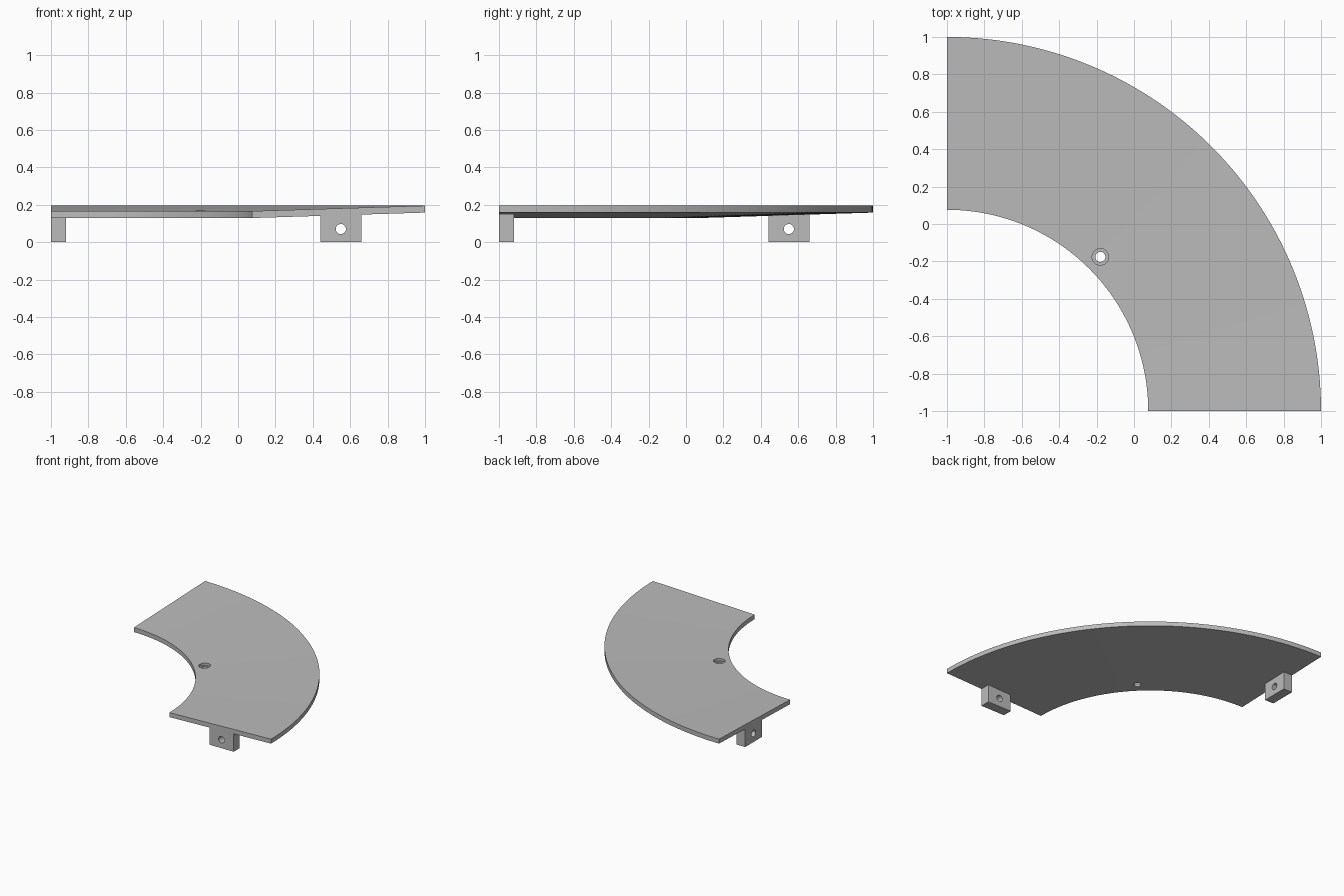
import bpy, bmesh
from math import pi
from mathutils import Matrix, Vector

if "Cube" in bpy.data.objects:
    bpy.data.objects.remove(bpy.data.objects["Cube"])

R_IN, R_OUT = 1.076, 2.0           # ring radii about the corner (-1, -1)
Z_IN, Z_OUT, THICK = 0.129, 0.158, 0.037
HOLE_R, TAB_W = 0.027, 0.08

grey = bpy.data.materials.new("plain grey")
grey.use_nodes = True
grey.diffuse_color = (0.5, 0.5, 0.5, 1)
grey.node_tree.nodes["Principled BSDF"].inputs["Base Color"].default_value = grey.diffuse_color


def finish(bm, name):
    bmesh.ops.recalc_face_normals(bm, faces=bm.faces)
    mesh = bpy.data.meshes.new(name)
    bm.to_mesh(mesh)
    bm.free()
    mesh.materials.append(grey)
    obj = bpy.data.objects.new(name, mesh)
    bpy.context.collection.objects.link(obj)
    return obj


def drill(target, centre, radius, depth, axis):
    """Cut a round hole whose middle is at centre."""
    bm = bmesh.new()
    turn = Vector((0, 0, 1)).rotation_difference(Vector(axis)).to_matrix().to_4x4()
    bmesh.ops.create_cone(bm, cap_ends=True, segments=32, radius1=radius, radius2=radius,
                          depth=depth, matrix=Matrix.Translation(centre) @ turn)
    cutter = finish(bm, "hole_cutter")
    cut = target.modifiers.new("hole", "BOOLEAN")
    cut.operation, cut.solver, cut.object = "DIFFERENCE", "EXACT", cutter
    bpy.context.view_layer.objects.active = target
    bpy.ops.object.modifier_apply(modifier=cut.name)
    bpy.data.objects.remove(cutter)


def under(r):
    """Height of the dished underside at radius r."""
    return Z_IN + (Z_OUT - Z_IN) * (r - R_IN) / (R_OUT - R_IN)


# Dished quarter ring: sloping section swept through a right angle
bm = bmesh.new()
section = [(R_IN, Z_IN), (R_OUT, Z_OUT), (R_OUT, Z_OUT + THICK), (R_IN, Z_IN + THICK)]
start = bm.faces.new([bm.verts.new((r - 1, -1, z)) for r, z in section])
end_cap = bmesh.ops.duplicate(bm, geom=[start])["geom"]
bmesh.ops.spin(bm, geom=[start], cent=(-1, -1, 0), axis=(0, 0, 1), angle=pi / 2, steps=60)
bmesh.ops.remove_doubles(bm, verts=bm.verts, dist=0.0001)
plate = finish(bm, "curved_plate")

# Counterbored screw hole near the inner rim
hole = Vector((-0.18, -0.176, 0.15))
top = under(1.163) + THICK
drill(plate, hole, HOLE_R, 0.3, (0, 0, 1))
drill(plate, hole.xy.to_3d() + Vector((0, 0, top + 0.08)), 0.044, 0.2, (0, 0, 1))

# Drilled mounting tabs under both straight ends
for name, swap in (("front_tab", False), ("side_tab", True)):
    bm = bmesh.new()
    a, b = 0.44, 0.66
    outline = [(a, 0), (b, 0), (b, under(b + 1) + 0.002), (a, under(a + 1) + 0.002)]
    face = bm.faces.new([bm.verts.new((-1, u, z) if swap else (u, -1, z)) for u, z in outline])
    grown = bmesh.ops.extrude_face_region(bm, geom=[face])["geom"]
    shift = (TAB_W, 0, 0) if swap else (0, TAB_W, 0)
    bmesh.ops.translate(bm, verts=[v for v in grown if isinstance(v, bmesh.types.BMVert)], vec=shift)
    tab = finish(bm, name)
    across = -1 + TAB_W / 2
    middle = (across, 0.55, 0.07) if swap else (0.55, across, 0.07)
    drill(tab, Vector(middle), HOLE_R, 0.3, shift)

# Smooth the round walls, keep the edges crisp
bpy.ops.object.select_all(action="DESELECT")
for obj in bpy.context.collection.objects:
    if obj.type == "MESH":
        obj.select_set(True)
        bpy.context.view_layer.objects.active = obj
bpy.ops.object.shade_smooth_by_angle(angle=pi / 6)
